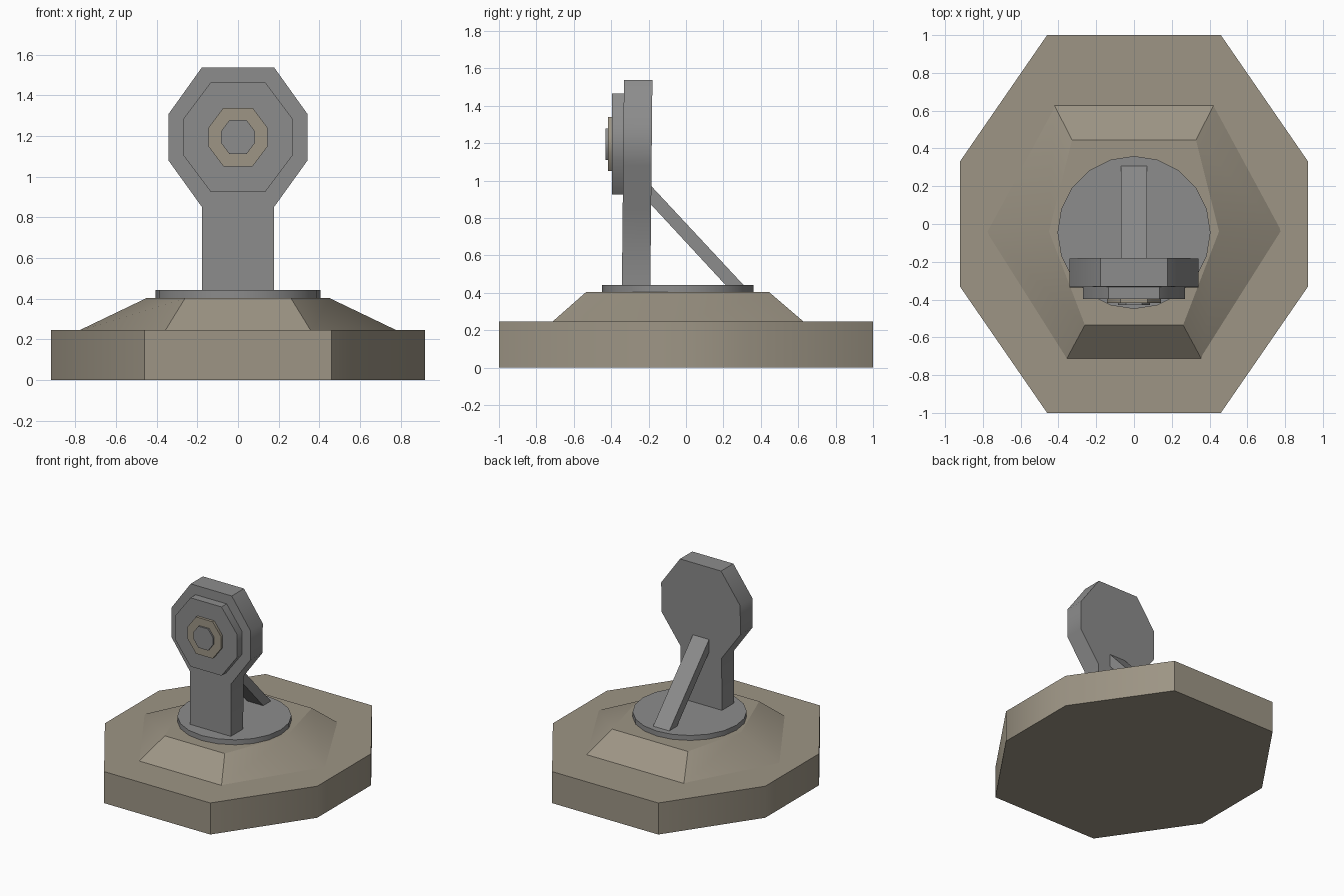
import bpy, bmesh, math

if "Cube" in bpy.data.objects:
    bpy.data.objects.remove(bpy.data.objects["Cube"])


def material(name, rgb):
    m = bpy.data.materials.new(name)
    m.diffuse_color = (*rgb, 1)
    m.use_nodes = True
    m.node_tree.nodes["Principled BSDF"].inputs["Base Color"].default_value = m.diffuse_color
    return m


TAN = material("sandy tan", (0.34, 0.302, 0.235))
GRAY = material("mid gray", (0.262, 0.262, 0.262))


def loft(name, rings, mat, angle):
    """Closed solid through two or more rings of equal point count."""
    bm = bmesh.new()
    loops = [[bm.verts.new(p) for p in r] for r in rings]
    bm.faces.new(loops[0])
    bm.faces.new(loops[-1])
    n = len(loops[0])
    for a, b in zip(loops, loops[1:]):
        for i in range(n):
            j = (i + 1) % n
            bm.faces.new((a[i], a[j], b[j], b[i]))
    bmesh.ops.recalc_face_normals(bm, faces=bm.faces[:])
    me = bpy.data.meshes.new(name)
    bm.to_mesh(me)
    bm.free()
    me.materials.append(mat)
    ob = bpy.data.objects.new(name, me)
    bpy.context.collection.objects.link(ob)
    bpy.ops.object.select_all(action='DESELECT')
    ob.select_set(True)
    bpy.context.view_layer.objects.active = ob
    bpy.ops.object.shade_smooth_by_angle(angle=math.radians(angle))
    return ob


def mirrored(half):
    """Right half outline (bottom to top) completed on the left."""
    return half + [(-x, y) for x, y in reversed(half) if x > 0]


def octagon(rx, ry):
    return mirrored([(rx * 0.5, -ry), (rx, -ry * 0.333), (rx, ry * 0.333), (rx * 0.5, ry)])


# eight-sided base slab
outline = octagon(0.92, 1.0)
loft("base_slab", [[(x, y, z) for x, y in outline] for z in (0, 0.247)], TAN, 37)

# six-sided sloping plinth
low = mirrored([(0.36, -0.72), (0.79, -0.04), (0.425, 0.635)])
high = mirrored([(0.26, -0.535), (0.45, -0.04), (0.328, 0.445)])
loft("sloped_plinth", [[(x, y, 0.24) for x, y in low],
                       [(x, y, 0.403) for x, y in high]], TAN, 30)

# round turntable disc
circle = [(0.405 * math.sin(i * math.pi / 10), 0.405 * math.cos(i * math.pi / 10) - 0.045)
          for i in range(20)]
loft("turntable_disc", [[(x, y, z) for x, y in circle] for z in (0.40, 0.442)], GRAY, 37)

# upright post with its eight-sided head, leaning back very slightly
shape = mirrored([(0.178, 0.43), (0.178, 0.852), (0.342, 1.08), (0.342, 1.308), (0.178, 1.537)])
loft("post_and_head", [[(x, y + 0.01 * (z - 1.2), z) for x, z in shape]
                       for y in (-0.335, -0.183)], GRAY, 37)

# stacked plates on the front of the head
for name, r, y0, y1, mat in (("head_plate", 0.269, -0.33, -0.396, GRAY),
                             ("tan_ring", 0.144, -0.39, -0.417, TAN),
                             ("centre_cap", 0.084, -0.41, -0.43, GRAY)):
    shape = octagon(r, r)
    loft(name, [[(x, y, z + 1.195) for x, z in shape] for y in (y0, y1)], mat, 37)

# diagonal brace behind the post
side = [(-0.19, 0.875), (-0.19, 0.975), (0.318, 0.43), (0.222, 0.43)]
loft("rear_brace", [[(x, y, z) for y, z in side] for x in (-0.07, 0.07)], GRAY, 30)
